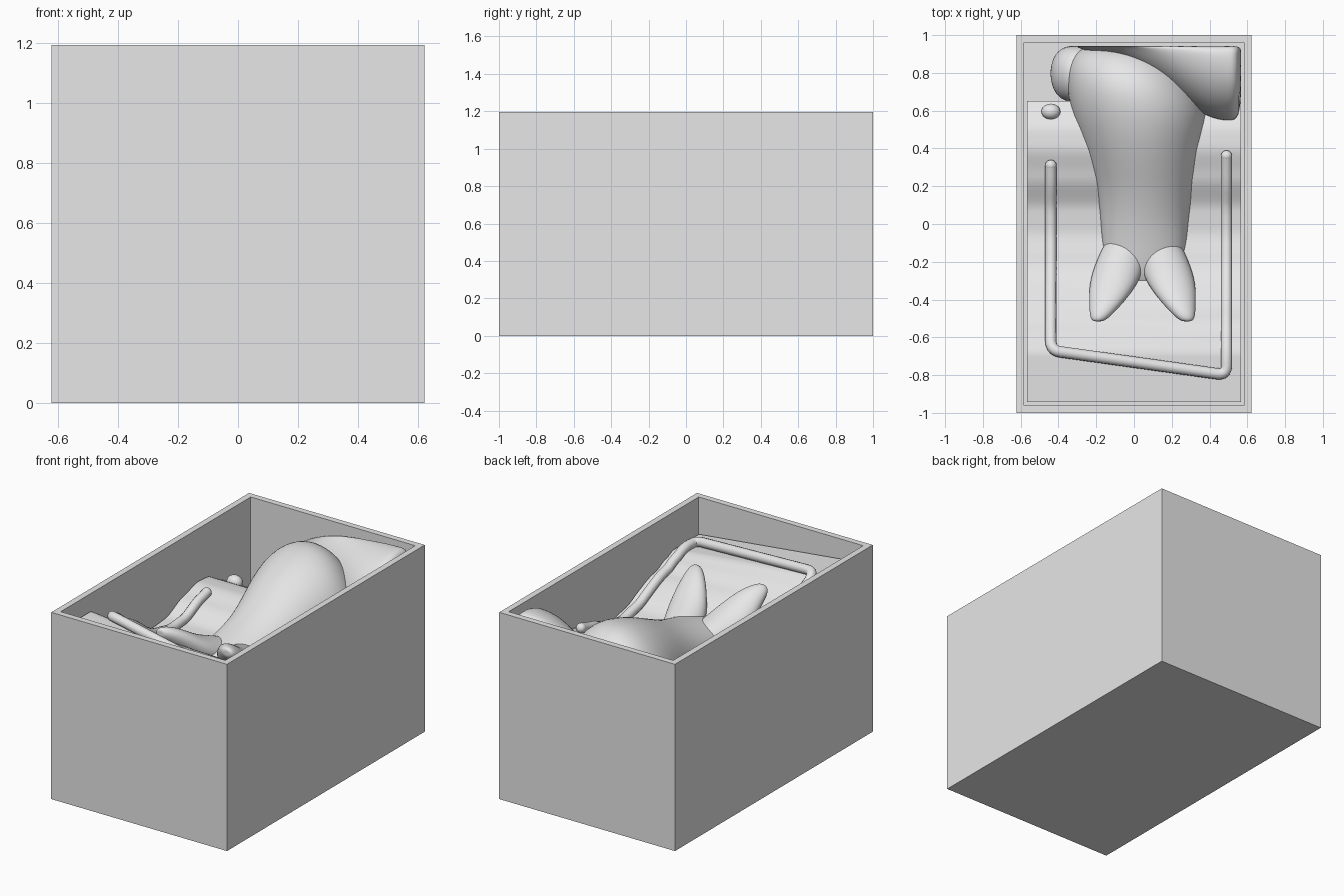
import bpy, bmesh, math
from mathutils import Vector

if "Cube" in bpy.data.objects:
    bpy.data.objects.remove(bpy.data.objects["Cube"])

grey = bpy.data.materials.new("plain_grey")
grey.use_nodes = True
grey.diffuse_color = (0.8, 0.8, 0.8, 1)
grey.node_tree.nodes["Principled BSDF"].inputs["Base Color"].default_value = (0.8, 0.8, 0.8, 1)

INNER_X, INNER_Y, TOP, FLOOR = 0.567, 0.942, 1.195, 0.06


def add_object(name, bm, smooth=False, subdivide=0):
    bmesh.ops.recalc_face_normals(bm, faces=bm.faces)
    mesh = bpy.data.meshes.new(name)
    bm.to_mesh(mesh)
    bm.free()
    mesh.materials.append(grey)
    obj = bpy.data.objects.new(name, mesh)
    bpy.context.collection.objects.link(obj)
    if smooth:
        for p in mesh.polygons:
            p.use_smooth = True
    if subdivide:
        mod = obj.modifiers.new("Subdivision", "SUBSURF")
        mod.levels = mod.render_levels = subdivide
    return obj


def loft(name, rows, along="y", sides=20):
    """Rows: position on the axis, side centre, half width, centre z, half height."""
    bm = bmesh.new()
    rings = []

    def vert(t, side, z):
        x, y = (side, t) if along == "y" else (t, side)
        return bm.verts.new((max(-INNER_X, min(INNER_X, x)),
                             min(INNER_Y, y), min(TOP - 0.005, z)))

    for t, c, w, z, h in rows:
        angles = [math.tau * i / sides for i in range(sides)]
        rings.append([vert(t, c + w * math.cos(a), z + h * math.sin(a)) for a in angles])
    for a, b in zip(rings, rings[1:]):
        for i in range(sides):
            j = (i + 1) % sides
            bm.faces.new((a[i], a[j], b[j], b[i]))
    for ring, row in ((rings[0], rows[0]), (rings[-1], rows[-1])):
        tip = vert(row[0], row[1], row[3])
        for i in range(sides):
            bm.faces.new((ring[i], ring[(i + 1) % sides], tip))
    return add_object(name, bm, True, 2)


# Open box with thin walls
bm = bmesh.new()
bmesh.ops.create_cube(bm, size=1)
for v in bm.verts:
    v.co = (v.co.x * 1.244, v.co.y * 2, (v.co.z + 0.5) * TOP)
lid = max(bm.faces, key=lambda f: f.calc_center_median().z)
bmesh.ops.inset_region(bm, faces=[lid], thickness=0.056)
pit = bmesh.ops.extrude_face_region(bm, geom=[lid])["geom"]
for v in pit:
    if isinstance(v, bmesh.types.BMVert):
        v.co.z = FLOOR
bmesh.ops.delete(bm, geom=[lid], context="FACES")
add_object("open_box", bm)

# Wavy bed: height along the length, tilted sideways near the front
BED = [(-0.95, 1.03), (-0.68, 1.03), (-0.6, 0.99), (-0.5, 0.93), (-0.2, 0.78), (-0.05, 0.75),
       (0.08, 0.76), (0.25, 0.83), (0.4, 0.87), (0.5, 0.865), (0.65, 0.79)]


def bed_height(x, y):
    z = BED[-1][1]
    for (y0, z0), (y1, z1) in zip(BED, BED[1:]):
        if y0 <= y <= y1:
            s = (y - y0) / (y1 - y0)
            z = z0 + (z1 - z0) * s * (0.5 + s * (1.5 - s))
            break
    tilt = max(0, min(1, (-0.3 - y) / 0.35))
    return z - 0.11 * x * tilt


bm = bmesh.new()
bmesh.ops.create_grid(bm, x_segments=12, y_segments=60, size=1)
for v in bm.verts:
    x, y = v.co.x * INNER_X, -INNER_Y + (v.co.y + 1) / 2 * (INNER_Y + 0.65)
    v.co = (x, y, bed_height(x, y))
back = [e for e in bm.edges if all(v.co.y > 0.649 for v in e.verts)]
skirt = bmesh.ops.extrude_edge_only(bm, edges=back)["geom"]
for v in skirt:
    if isinstance(v, bmesh.types.BMVert):
        v.co.z = FLOOR
bed = add_object("wavy_bed", bm)
bpy.context.view_layer.objects.active = bed
bed.select_set(True)
bpy.ops.object.shade_smooth_by_angle(angle=math.radians(40))
bed.select_set(False)

# Tapering body that swells towards the back
loft("body", [
    (-0.34, 0.045, 0.10, 0.75, 0.05), (-0.28, 0.045, 0.19, 0.75, 0.09),
    (-0.16, 0.055, 0.222, 0.74, 0.13), (0.0, 0.055, 0.235, 0.73, 0.18),
    (0.18, 0.06, 0.255, 0.74, 0.24), (0.4, 0.045, 0.312, 0.75, 0.34),
    (0.58, 0.035, 0.372, 0.74, 0.41), (0.72, 0.0, 0.36, 0.72, 0.44),
    (0.83, -0.03, 0.33, 0.70, 0.41), (0.91, -0.06, 0.26, 0.68, 0.34),
    (0.94, -0.06, 0.2, 0.66, 0.26)])

# Two upswept lobes at the narrow end
for name, side in (("left_lobe", 1), ("right_lobe", -1)):
    loft(name, [(y, 0.045 + side * c, w, z, h) for y, c, w, z, h in (
        (-0.06, 0.08, 0.10, 0.76, 0.08), (-0.18, 0.11, 0.13, 0.78, 0.10),
        (-0.28, 0.14, 0.135, 0.82, 0.10), (-0.36, 0.17, 0.115, 0.88, 0.09),
        (-0.43, 0.197, 0.085, 0.94, 0.07), (-0.49, 0.225, 0.055, 0.98, 0.045),
        (-0.515, 0.235, 0.03, 0.99, 0.025))])

# Rounded bulk across the back corner
loft("back_bulk", [
    (-0.3, 1.02, 0.09, 0.8, 0.16), (-0.15, 1.02, 0.13, 0.8, 0.26),
    (0.0, 1.0, 0.18, 0.8, 0.32), (0.15, 0.97, 0.24, 0.8, 0.35),
    (0.3, 0.93, 0.32, 0.8, 0.37), (0.42, 0.9, 0.35, 0.81, 0.38),
    (0.5, 0.89, 0.35, 0.81, 0.385), (0.567, 0.89, 0.345, 0.81, 0.39)], along="x")

# Low rounded shoulder beside the body
loft("side_shoulder", [
    (0.65, -0.31, 0.06, 0.62, 0.1), (0.69, -0.31, 0.11, 0.62, 0.16),
    (0.76, -0.31, 0.135, 0.62, 0.2), (0.84, -0.31, 0.135, 0.62, 0.2),
    (0.91, -0.31, 0.105, 0.62, 0.16), (0.942, -0.30, 0.06, 0.62, 0.1)])

# Bent rod that follows the bed
corners = [(-0.44, 0.31), (-0.44, -0.67), (0.49, -0.8), (0.49, 0.36)]
path = [Vector(corners[0])]
for i in (1, 2):
    before, here, after = (Vector(corners[k]) for k in (i - 1, i, i + 1))
    a = here + (before - here).normalized() * 0.05
    b = here + (after - here).normalized() * 0.05
    start = path[-1].copy()
    path += [start.lerp(a, s / 24) for s in range(1, 24)]
    path += [a.lerp(here, s / 5).lerp(here.lerp(b, s / 5), s / 5) for s in range(6)]
start = path[-1].copy()
path += [start.lerp(Vector(corners[3]), s / 24) for s in range(1, 25)]
points = [(p.x, p.y, bed_height(p.x, p.y) + 0.025) for p in path]

curve = bpy.data.curves.new("bent_rod", "CURVE")
curve.dimensions = "3D"
curve.bevel_depth = 0.03
curve.bevel_resolution = 4
spline = curve.splines.new("POLY")
spline.points.add(len(points) - 1)
for sp, p in zip(spline.points, points):
    sp.co = (*p, 1)
curve.materials.append(grey)
bpy.context.collection.objects.link(bpy.data.objects.new("bent_rod", curve))


def ball(name, centre, radius, stretch=1):
    bm = bmesh.new()
    bmesh.ops.create_uvsphere(bm, u_segments=20, v_segments=12, radius=radius)
    for v in bm.verts:
        v.co = Vector((v.co.x * stretch, v.co.y, v.co.z)) + Vector(centre)
    add_object(name, bm, True)


# Rod ends and the small knob
ball("right_rod_end", points[0], 0.03)
ball("left_rod_end", points[-1], 0.03)
ball("knob", (-0.44, 0.595, 0.83), 0.042, 1.2)
